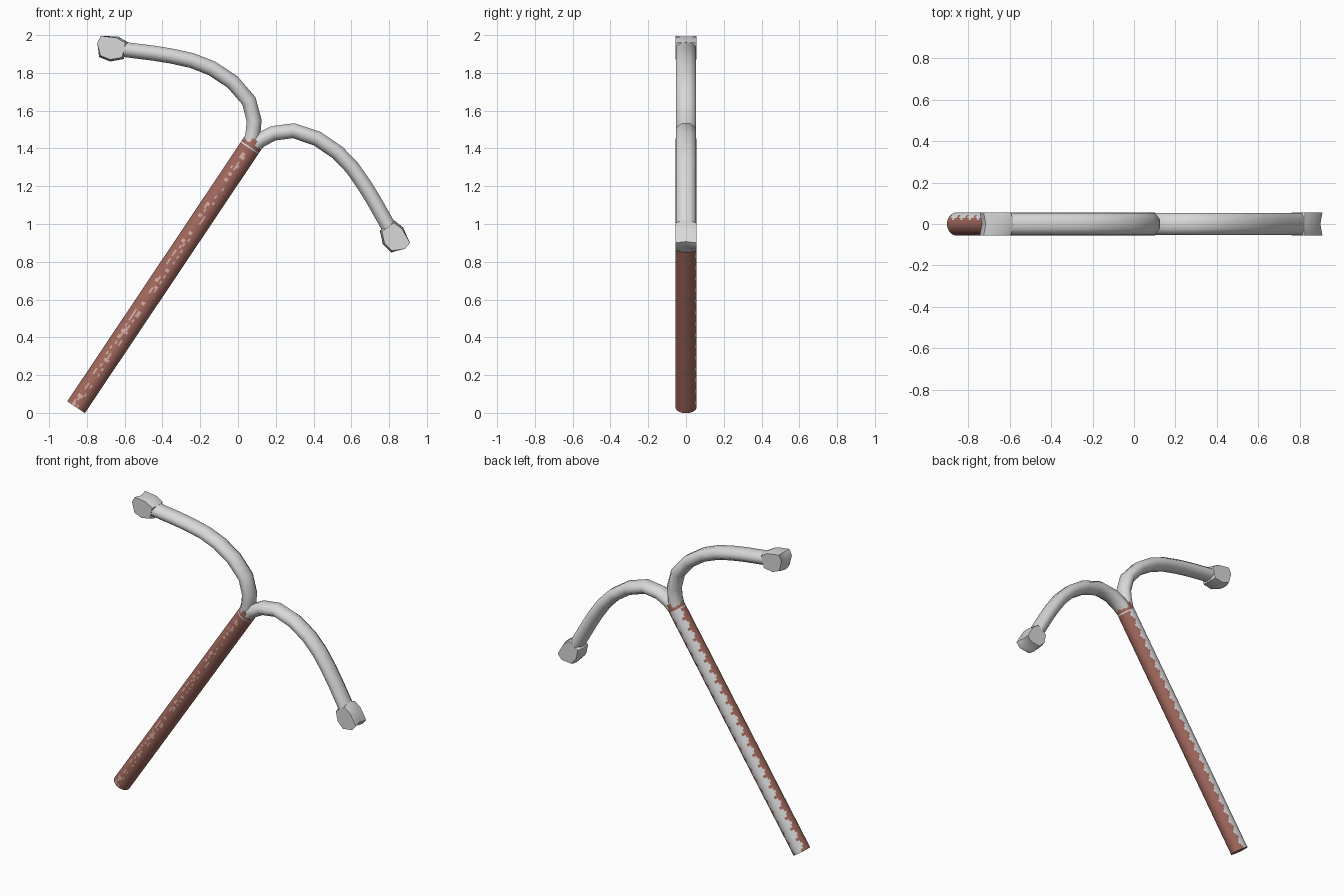
import bpy, bmesh, math, random
from mathutils import Matrix, Vector

cube = bpy.data.objects.get("Cube")
if cube:
    bpy.data.objects.remove(cube)
random.seed(4)

# Parts are modelled upright around the fork, then tilted into place
TILT = Matrix.Translation((0.08, 0, 1.43)) @ Matrix.Rotation(math.radians(33.8), 4, 'Y')


def material(name, rgb):
    m = bpy.data.materials.new(name)
    m.use_nodes = True
    m.diffuse_color = (*rgb, 1)
    m.node_tree.nodes["Principled BSDF"].inputs["Base Color"].default_value = (*rgb, 1)
    return m


GREY = material("pale_metal", (0.69, 0.69, 0.69))
BROWN = material("red_brown_wood", (0.36, 0.14, 0.11))
FLECK = material("pale_wood_fleck", (0.62, 0.4, 0.35))


def loft(name, rings, mats, rule=None, angle=30):
    """Skin a list of point rings, cap both ends, tilt into place."""
    bm = bmesh.new()
    loops = [[bm.verts.new(p) for p in ring] for ring in rings]
    n = len(loops[0])
    for r, (a, b) in enumerate(zip(loops, loops[1:])):
        for i in range(n):
            j = (i + 1) % n
            f = bm.faces.new((a[i], a[j], b[j], b[i]))
            if rule:
                f.material_index = rule(r, i)
    bm.faces.new(loops[0])
    bm.faces.new(loops[-1])
    bmesh.ops.recalc_face_normals(bm, faces=bm.faces)
    bm.transform(TILT)
    me = bpy.data.meshes.new(name)
    bm.to_mesh(me)
    bm.free()
    for m in mats:
        me.materials.append(m)
    ob = bpy.data.objects.new(name, me)
    bpy.context.collection.objects.link(ob)
    bpy.ops.object.select_all(action='DESELECT')
    ob.select_set(True)
    bpy.context.view_layer.objects.active = ob
    bpy.ops.object.shade_smooth_by_angle(angle=math.radians(angle))


# Handle: brown rod, sawtooth grey strip on the back, thin grey band, pale front flecks
SIDES, TEETH, BOTTOM, BAND, RADIUS = 36, 23, -1.685, -0.035, 0.056
STEPS = TEETH * 4


def handle_colour(ring, side):
    if ring >= STEPS:
        return int(ring == STEPS)
    # Degrees from straight back, growing towards the upper side
    turn = (side + 0.5) * 360 / SIDES - 90
    tooth = 1 - abs(ring % 4 - 2) / 2
    if -15 - 20 * tooth < turn < 40 + 35 * tooth:
        return 1
    if 145 < turn < 192 and random.random() < 0.25:
        return 2
    return 0


heights = [BOTTOM + (BAND - BOTTOM) * s / STEPS for s in range(STEPS + 1)]
heights += [BAND + 0.008, 0.02]
rod = [[(RADIUS * math.cos(k * math.tau / SIDES),
         RADIUS * math.sin(k * math.tau / SIDES), v) for k in range(SIDES)] for v in heights]
loft("handle", rod, [BROWN, GREY, FLECK], handle_colour)

# Curved arms: eight-sided tube swept along a drooping arc
PATH = [(0.012, -0.005), (0.025, 0.035), (0.06, 0.1), (0.142, 0.172), (0.27, 0.207),
        (0.4, 0.206), (0.51, 0.182), (0.61, 0.143), (0.7, 0.102), (0.835, 0.034), (0.88, 0.01)]
# Tip outline in the plane of the arms, starting at the top of the neck
TIP = [(0.85, 0.07), (0.91, 0.066), (0.985, 0.022), (0.98, -0.02),
       (0.93, -0.073), (0.87, -0.06), (0.82, -0.012)]


def arm_rings(side):
    pts = [Vector((side * u, 0, v)) for u, v in PATH]
    rings = []
    for i, p in enumerate(pts):
        along = (pts[min(i + 1, len(pts) - 1)] - pts[max(i - 1, 0)]).normalized()
        across = along.cross(Vector((0, 1, 0)))
        ring = []
        for k in range(8):
            a = (k + 0.5) * math.tau / 8
            ring.append(p + across * 0.043 * math.cos(a) + Vector((0, 0.058 * math.sin(a), 0)))
        rings.append(ring)
    return rings


def tip_rings(side):
    centre = Vector((sum(u for u, v in TIP), 0, sum(v for u, v in TIP))) / len(TIP)
    rings = []
    for y, scale, notch in ((-0.055, 0.9, 0), (-0.028, 1.02, 0.006), (0, 1.05, 0.012),
                            (0.028, 1.02, 0.006), (0.055, 0.9, 0)):
        ring = []
        for i, (u, v) in enumerate(TIP):
            p = Vector((u, 0, v))
            if i in (2, 3):          # outer end is hollowed between two points
                p.x -= notch
            else:
                p = centre + (p - centre) * scale
            ring.append((side * p.x, y, p.z))
        rings.append(ring)
    return rings


for label, side in (("left", 1), ("right", -1)):
    loft(label + "_arm", arm_rings(side), [GREY], angle=75)
    loft(label + "_arm_tip", tip_rings(side), [GREY], angle=48)
